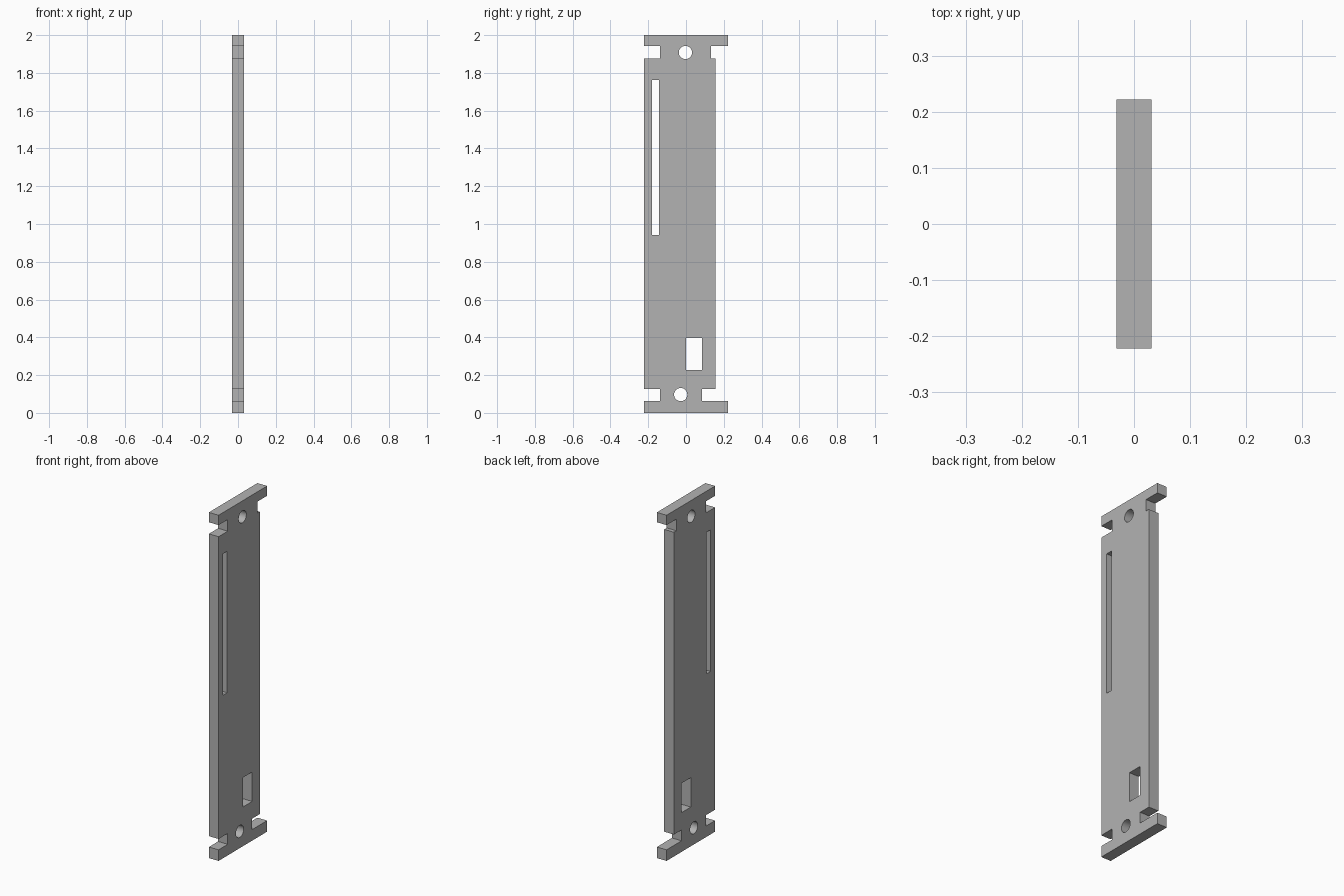
import bpy
from math import cos, sin, tau
from mathutils import Matrix

if "Cube" in bpy.data.objects:
    bpy.data.objects.remove(bpy.data.objects["Cube"])

HALF_THICKNESS = 0.031
EDGE = 0.222          # half width of the end bars
NECK = -0.138         # depth of the notches on the front edge
BACK = 0.155          # back edge of the main body


def rectangle(y0, y1, z0, z1):
    return [(y0, z0), (y1, z0), (y1, z1), (y0, z1)]


def circle(y, z, radius, sides=32):
    return [(y + radius * cos(tau * i / sides), z + radius * sin(tau * i / sides))
            for i in range(sides)]


# Outline with an end bar and a pair of notches at each end
outline = [
    (-EDGE, 0), (EDGE, 0), (EDGE, 0.064), (0.085, 0.064), (0.085, 0.127), (BACK, 0.127),
    (BACK, 1.876), (0.132, 1.876), (0.132, 1.943), (EDGE, 1.943), (EDGE, 2), (-EDGE, 2),
    (-EDGE, 1.943), (NECK, 1.943), (NECK, 1.876), (-EDGE, 1.876),
    (-EDGE, 0.127), (NECK, 0.127), (NECK, 0.064), (-EDGE, 0.064),
]

# Openings: long slot, window and two bolt holes
openings = [
    rectangle(-0.18, -0.143, 0.943, 1.762),
    rectangle(0, 0.085, 0.227, 0.397),
    circle(-0.003, 1.908, 0.035),
    circle(-0.028, 0.097, 0.035),
]

# Filled flat curve, extruded to the plate thickness
profile = bpy.data.curves.new("plate_profile", "CURVE")
profile.dimensions = "2D"
profile.fill_mode = "BOTH"
profile.extrude = HALF_THICKNESS
for loop in [outline] + openings:
    spline = profile.splines.new("POLY")
    spline.points.add(len(loop) - 1)
    for point, (y, z) in zip(spline.points, loop):
        point.co = (y, z, 0, 1)
    spline.use_cyclic_u = True

# Turn the curve into a mesh standing upright in the y-z plane
helper = bpy.data.objects.new("plate_profile", profile)
bpy.context.collection.objects.link(helper)
bpy.context.view_layer.update()
mesh = bpy.data.meshes.new_from_object(
    helper.evaluated_get(bpy.context.evaluated_depsgraph_get()))
bpy.data.objects.remove(helper)
mesh.transform(Matrix(((0, 0, 1, 0), (1, 0, 0, 0), (0, 1, 0, 0), (0, 0, 0, 1))))

# Plain grey finish
grey = bpy.data.materials.new("plain_grey")
grey.use_nodes = True
grey.diffuse_color = (0.45, 0.45, 0.45, 1)
grey.node_tree.nodes["Principled BSDF"].inputs["Base Color"].default_value = grey.diffuse_color
mesh.materials.clear()
mesh.materials.append(grey)

plate = bpy.data.objects.new("mounting_plate", mesh)
bpy.context.collection.objects.link(plate)
bpy.context.view_layer.objects.active = plate
plate.select_set(True)

# Weld the caps to the walls; only the bolt holes shade smooth
bpy.ops.object.mode_set(mode="EDIT")
bpy.ops.mesh.select_all(action="SELECT")
bpy.ops.mesh.remove_doubles(threshold=0.0001)
bpy.ops.mesh.normals_make_consistent(inside=False)
bpy.ops.object.mode_set(mode="OBJECT")
bpy.ops.object.shade_smooth_by_angle(angle=0.5)
